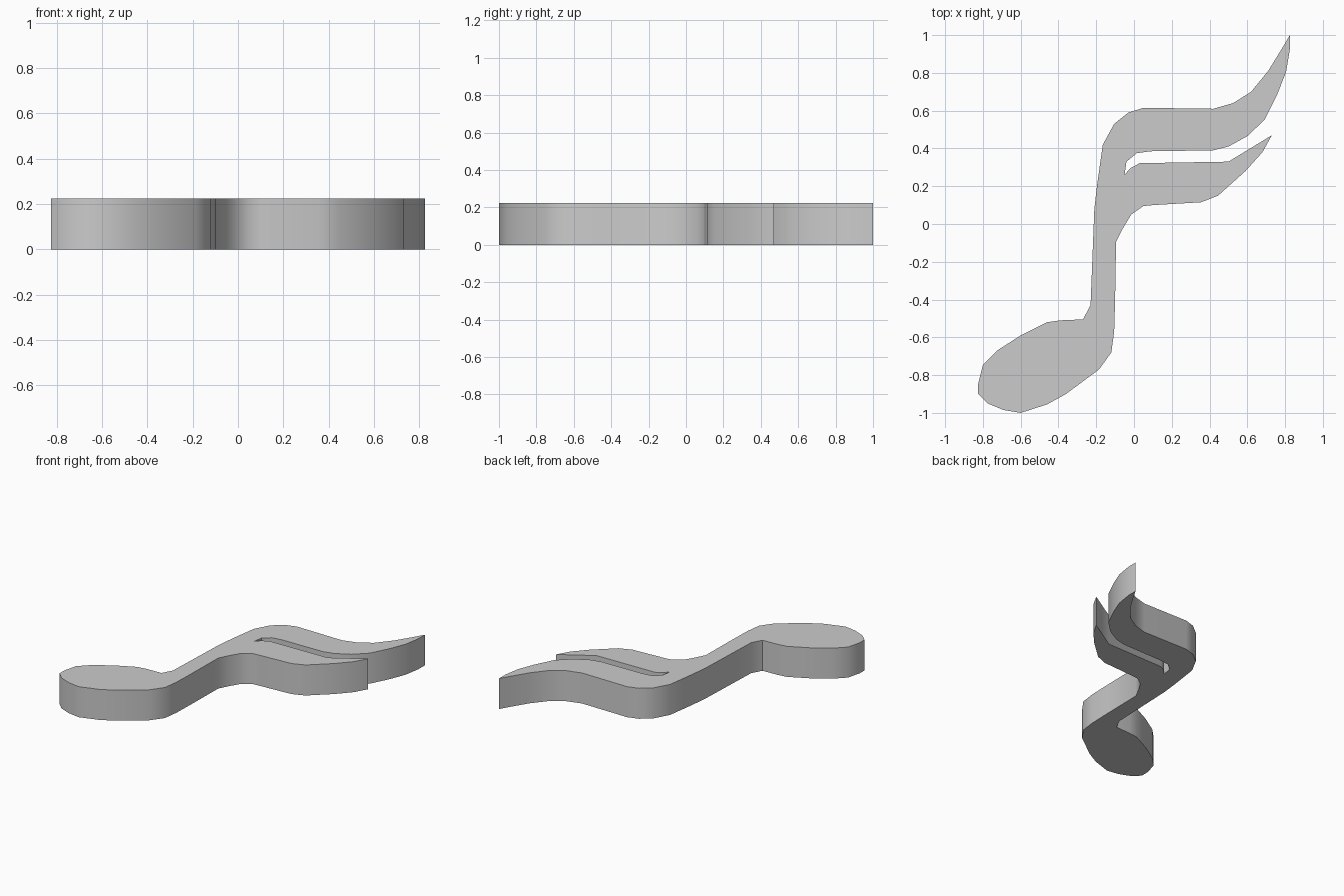
import bpy, bmesh, math

if "Cube" in bpy.data.objects:
    bpy.data.objects.remove(bpy.data.objects["Cube"])

HEIGHT = 0.225

# Outline of the note, section by section, clockwise from the upper tip
upper_flag_underside = [
    (.825, 1), (.825, .925), (.805, .805), (.76, .69), (.69, .55), (.60, .465),
    (.50, .41), (.42, .39), (.085, .385), (.015, .375), (-.04, .33), (-.05, .26)]
lower_flag = [
    (-.02, .295), (.03, .322), (.50, .33), (.73, .47), (.68, .38), (.59, .28),
    (.445, .15), (.355, .115), (.10, .10), (.05, .095), (-.015, .05), (-.06, -.025)]
stem_right = [(-.095, -.095), (-.10, -.40), (-.105, -.57), (-.12, -.68)]
note_head = [
    (-.185, -.77), (-.36, -.90), (-.46, -.955), (-.60, -1), (-.69, -.985),
    (-.775, -.95), (-.825, -.90), (-.825, -.845), (-.80, -.745), (-.725, -.67),
    (-.60, -.59), (-.46, -.52), (-.39, -.51), (-.27, -.505)]
stem_left = [(-.23, -.43), (-.21, .08), (-.195, .21), (-.165, .42)]
upper_flag_top = [
    (-.105, .53), (-.03, .59), (.05, .615), (.42, .61), (.525, .64),
    (.62, .70), (.71, .81), (.79, .94)]

outline = (upper_flag_underside + lower_flag + stem_right
           + note_head + stem_left + upper_flag_top)

# Extrude the outline into a flat plate
bm = bmesh.new()
base = bm.faces.new([bm.verts.new((x, y, 0)) for x, y in outline])
extruded = bmesh.ops.extrude_face_region(bm, geom=[base], use_keep_orig=True)["geom"]
bmesh.ops.translate(bm, vec=(0, 0, HEIGHT),
                    verts=[g for g in extruded if isinstance(g, bmesh.types.BMVert)])
bmesh.ops.recalc_face_normals(bm, faces=bm.faces)
mesh = bpy.data.meshes.new("music_note")
bm.to_mesh(mesh)
bm.free()

note = bpy.data.objects.new("music_note", mesh)
bpy.context.collection.objects.link(note)

# Smooth side walls with crisp rims and tips
bpy.context.view_layer.objects.active = note
note.select_set(True)
bpy.ops.object.shade_smooth_by_angle(angle=math.radians(40))
